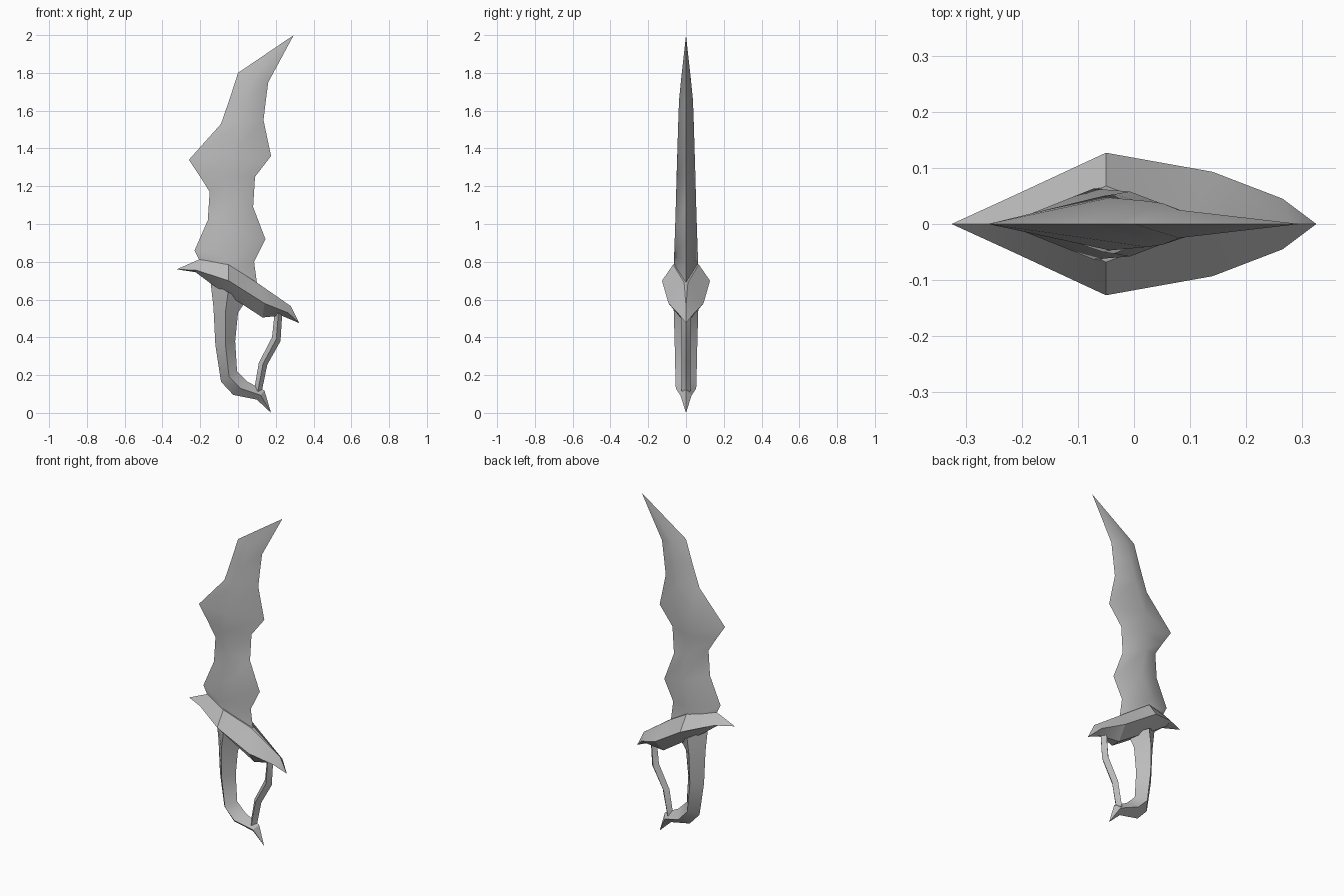
import bpy
import bmesh
import math

default_cube = bpy.data.objects.get("Cube")
if default_cube:
    bpy.data.objects.remove(default_cube, do_unlink=True)

# One plain metal colour for the whole dagger
metal = bpy.data.materials.new("plain_grey")
metal.use_nodes = True
grey = (0.5, 0.5, 0.5, 1)
metal.diffuse_color = grey
metal.node_tree.nodes["Principled BSDF"].inputs["Base Color"].default_value = grey


def loft(name, rings, smooth_angle):
    """Skin a closed surface over rings that have equal point counts."""
    bm = bmesh.new()
    loops = [[bm.verts.new(point) for point in ring] for ring in rings]
    count = len(loops[0])
    for lower, upper in zip(loops, loops[1:]):
        for i in range(count):
            j = (i + 1) % count
            bm.faces.new((lower[i], lower[j], upper[j], upper[i]))
    bm.faces.new(loops[0])
    bm.faces.new(loops[-1])

    # Merge the rings that close to a point
    bmesh.ops.remove_doubles(bm, verts=bm.verts, dist=0.0005)
    bmesh.ops.recalc_face_normals(bm, faces=bm.faces)
    mesh = bpy.data.meshes.new(name)
    bm.to_mesh(mesh)
    bm.free()
    mesh.materials.append(metal)

    obj = bpy.data.objects.new(name, mesh)
    bpy.context.collection.objects.link(obj)
    bpy.ops.object.select_all(action="DESELECT")
    obj.select_set(True)
    bpy.context.view_layer.objects.active = obj
    bpy.ops.object.shade_smooth_by_angle(angle=math.radians(smooth_angle))
    return obj


def diamond(left, right, half):
    """Four-point section: two edges on the centre plane, a ridge on each side."""
    (lx, lz), (rx, rz) = left, right
    mx, mz = (lx + rx) / 2, (lz + rz) / 2
    return [(lx, 0, lz), (mx, -half, mz), (rx, 0, rz), (mx, half, mz)]


def guard_section(top, middle, bottom):
    """Six-point section, mirrored front to back; each point is x, half depth, z."""
    front = [(x, -y, z) for x, y, z in (top, middle, bottom)]
    back = [(x, y, z) for x, y, z in (bottom, middle, top)]
    return front + back


# Wavy blade: left edge, right edge, half thickness
tip = (.295, 2)
blade_sections = [
    ((-.2, .8), (.1, .69), .065),
    ((-.23, .86), (.085, .8), .063),
    ((-.16, 1.02), (.145, .92), .058),
    ((-.15, 1.17), (.08, 1.09), .053),
    ((-.2, 1.25), (.09, 1.25), .05),
    ((-.26, 1.34), (.175, 1.36), .047),
    ((-.09, 1.53), (.135, 1.55), .041),
    ((-.045, 1.66), (.147, 1.65), .037),
    ((0, 1.8), (.16, 1.75), .025),
    (tip, tip, 0),
]
loft("blade", [diamond(*section) for section in blade_sections], 60)

# Swept crossguard, pointed at both ends
left_tip = (-.325, 0, .76)
right_tip = (.325, 0, .475)
guard_sections = [
    (left_tip, left_tip, left_tip),
    ((-.2, 0, .815), (-.22, .048, .755), (-.225, 0, .745)),
    ((-.05, .068, .785), (-.05, .127, .7), (-.145, .03, .685)),
    ((.1, .01, .69), (.14, .093, .58), (.13, .03, .505)),
    ((.28, 0, .565), (.265, .045, .53), (.23, 0, .515)),
    (right_tip, right_tip, right_tip),
]
loft("crossguard", [guard_section(*section) for section in guard_sections], 25)

# Curved grip running into a pointed pommel
pommel_tip = (.175, 0)
grip_sections = [
    ((-.145, .69), (.04, .59), .065),
    ((-.13, .56), (0, .53), .065),
    ((-.12, .36), (-.015, .38), .06),
    ((-.09, .165), (-.005, .22), .056),
    ((-.025, .095), (.05, .165), .054),
    ((.1, .07), (.14, .118), .03),
    (pommel_tip, pommel_tip, 0),
]
loft("grip", [diamond(*section) for section in grip_sections], 30)

# Thin knuckle bow joining the guard to the pommel
bow_sections = [
    ((.195, .54), (.235, .54), .024),
    ((.18, .4), (.225, .38), .024),
    ((.11, .265), (.155, .255), .024),
    ((.085, .12), (.125, .11), .024),
]
loft("knuckle_bow", [diamond(*section) for section in bow_sections], 30)
